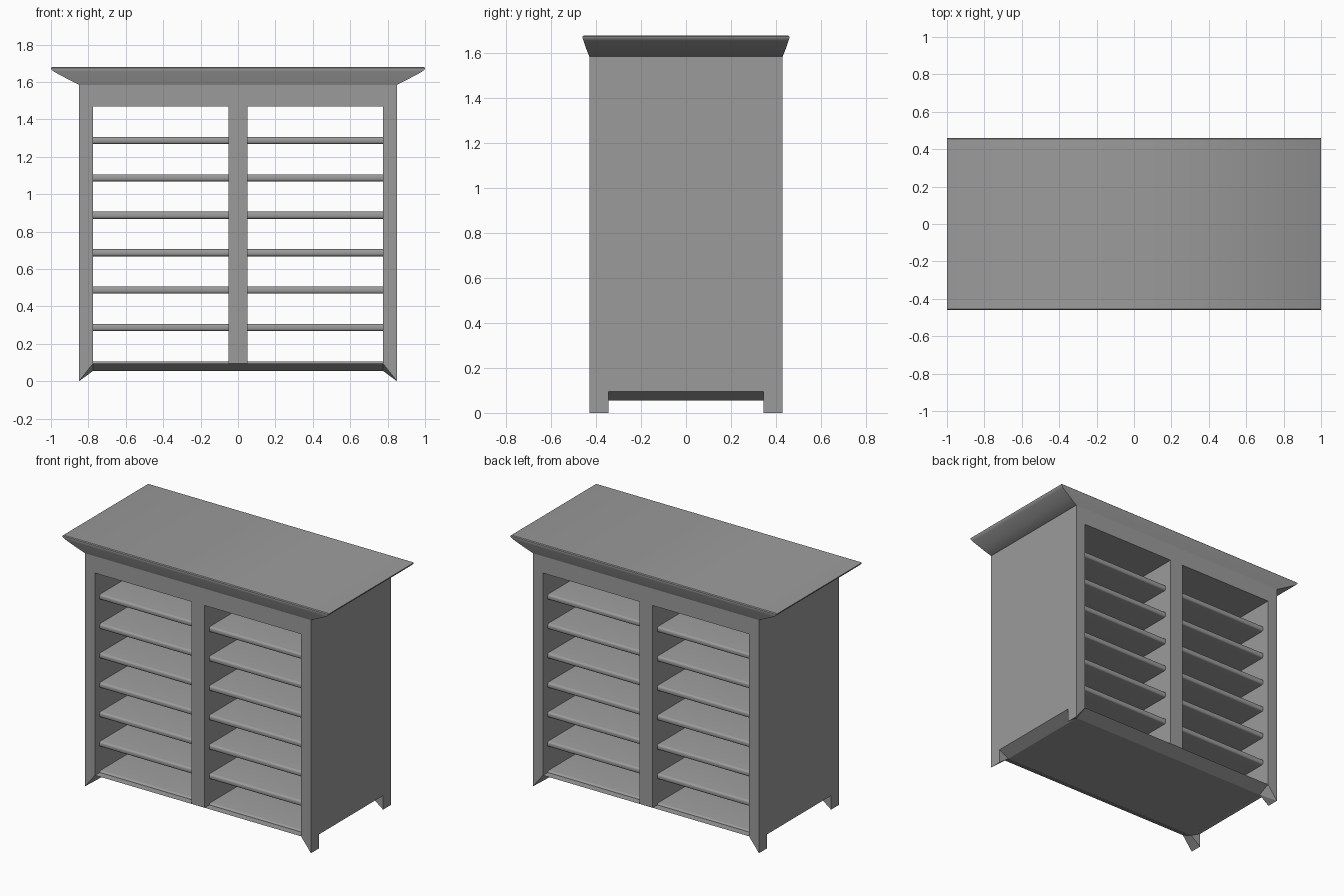
import bpy, bmesh, math

cube = bpy.data.objects.get("Cube")
if cube:
    bpy.data.objects.remove(cube, do_unlink=True)

GREY = 0.33
mat = bpy.data.materials.new("warm_grey")
mat.use_nodes = True
mat.diffuse_color = (GREY, GREY, GREY, 1)
mat.node_tree.nodes["Principled BSDF"].inputs["Base Color"].default_value = (GREY, GREY, GREY, 1)

W, D = 0.85, 0.43            # half width and depth of the case
IN, SETBACK = 0.775, 0.345   # inner face of the sides, inner edge of the feet
BASE, UNDER = 0.095, 0.055   # floor top and underside
RAIL, TOP = 1.47, 1.585      # opening top and case top
POST = 0.05                  # half width of the divider


def add_object(name, bm, smooth=False):
    bmesh.ops.recalc_face_normals(bm, faces=bm.faces)
    mesh = bpy.data.meshes.new(name)
    bm.to_mesh(mesh)
    bm.free()
    mesh.materials.append(mat)
    obj = bpy.data.objects.new(name, mesh)
    bpy.context.collection.objects.link(obj)
    if smooth:
        bpy.ops.object.select_all(action='DESELECT')
        obj.select_set(True)
        bpy.context.view_layer.objects.active = obj
        bpy.ops.object.shade_smooth_by_angle(angle=math.radians(40))
    return obj


def box(name, x0, x1, half_y, z0, z1, round_edges=0):
    bm = bmesh.new()
    bmesh.ops.create_cube(bm, size=1)
    for v in bm.verts:
        v.co = (x1 if v.co.x > 0 else x0,
                half_y if v.co.y > 0 else -half_y,
                z1 if v.co.z > 0 else z0)
    if round_edges:
        long_edges = [e for e in bm.edges
                      if abs(e.verts[0].co.x - e.verts[1].co.x) > 0.01]
        bmesh.ops.bevel(bm, geom=long_edges, offset=round_edges, segments=4,
                        profile=0.5, affect='EDGES')
    return add_object(name, bm, smooth=bool(round_edges))


def loft(name, rings, smooth=False):
    """Stack rectangles given as (half x, half y, z) and skin them."""
    bm = bmesh.new()
    loops = [[bm.verts.new((sx * x, sy * y, z))
              for sx, sy in ((-1, -1), (1, -1), (1, 1), (-1, 1))]
             for x, y, z in rings]
    for low, high in zip(loops, loops[1:]):
        for i in range(4):
            j = (i + 1) % 4
            bm.faces.new((low[i], low[j], high[j], high[i]))
    bm.faces.new(loops[0])
    bm.faces.new(loops[-1])
    return add_object(name, bm, smooth)


def foot(name, sx, sy):
    bm = bmesh.new()
    points = [(W, D, 0), (W, SETBACK, 0), (IN, SETBACK, UNDER),
              (IN, D, BASE), (W, D, BASE), (W, SETBACK, BASE)]
    for x, y, z in points:
        bm.verts.new((sx * x, sy * y, z))
    bmesh.ops.convex_hull(bm, input=bm.verts)
    bmesh.ops.dissolve_limit(bm, angle_limit=0.01, verts=bm.verts, edges=bm.edges)
    add_object(name, bm)


# Case, open at the front and back
box("right_side", -W, -IN, D, BASE, TOP)
box("left_side", IN, W, D, BASE, TOP)
box("divider", -POST, POST, D, BASE, RAIL)
box("top_panel", -IN, IN, D, RAIL, TOP)
loft("floor", [(IN, SETBACK, UNDER), (W, D, BASE)])

# Flared cornice with a softened rim
loft("cornice", [(W, D, TOP), (0.91, 0.442, 1.615), (0.985, 0.456, 1.655),
                 (0.998, 0.46, 1.667), (1.0, 0.46, 1.675), (0.994, 0.455, 1.68)],
     smooth=True)

# Corner feet
for side, sx in (("right", -1), ("left", 1)):
    for end, sy in (("front", -1), ("back", 1)):
        foot(f"{end}_{side}_foot", sx, sy)

# Rounded shelves in both bays
for side, x0, x1 in (("right", -IN, -POST), ("left", POST, IN)):
    for i in range(7):
        z = 0.087 + 0.2 * i
        box(f"{side}_shelf_{i + 1}", x0, x1, 0.38, z - 0.019, z + 0.019, 0.014)
